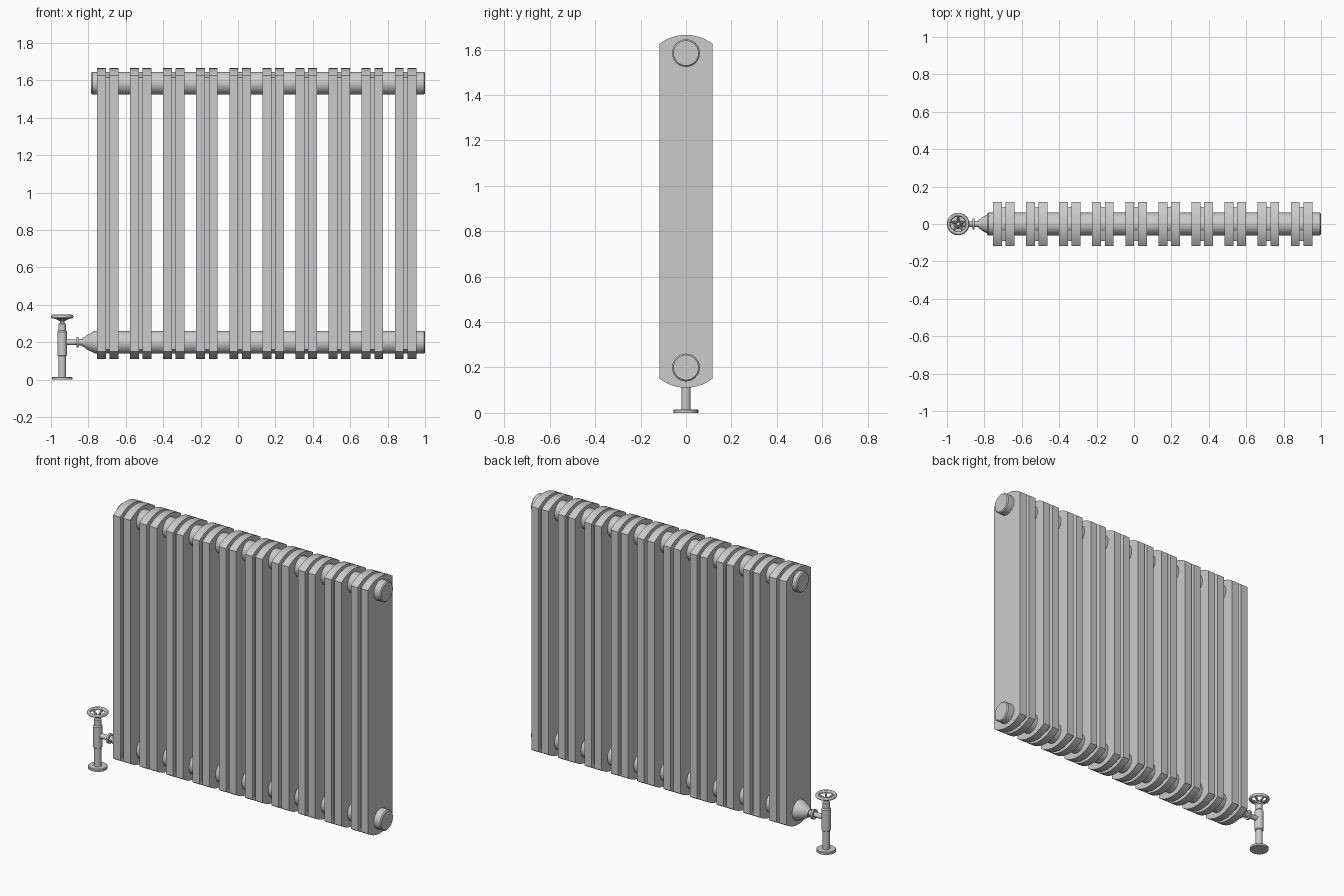
import bpy, math
from mathutils import Vector

if "Cube" in bpy.data.objects:
    bpy.data.objects.remove(bpy.data.objects["Cube"])


def finish(name, verts, faces):
    me = bpy.data.meshes.new(name)
    me.from_pydata(verts, [], faces)
    ob = bpy.data.objects.new(name, me)
    bpy.context.collection.objects.link(ob)
    bpy.ops.object.select_all(action='DESELECT')
    bpy.context.view_layer.objects.active = ob
    ob.select_set(True)
    bpy.ops.object.mode_set(mode='EDIT')
    bpy.ops.mesh.select_all(action='SELECT')
    bpy.ops.mesh.normals_make_consistent(inside=False)
    bpy.ops.object.mode_set(mode='OBJECT')
    bpy.ops.object.shade_smooth_by_angle(angle=math.radians(30))
    return ob


def lathe(name, origin, axis, profile, n=32):
    """Capped solid of revolution; profile is (distance along axis, radius)."""
    rot = Vector((0, 0, 1)).rotation_difference(Vector(axis))
    verts, faces = [], []
    for d, r in profile:
        for i in range(n):
            a = 2 * math.pi * i / n
            verts.append(Vector(origin) + rot @ Vector((r * math.cos(a), r * math.sin(a), d)))
    for k in range(len(profile) - 1):
        for i in range(n):
            j = (i + 1) % n
            faces.append((k * n + i, k * n + j, (k + 1) * n + j, (k + 1) * n + i))
    faces += [tuple(range(n)), tuple(range((len(profile) - 1) * n, len(profile) * n))]
    return finish(name, verts, faces)


def outline(half, shoulder, rise, n=12):
    """Slab outline in y-z with shallow arcs at top and bottom."""
    R = (half ** 2 + rise ** 2) / (2 * rise)
    a0 = math.asin(half / R)
    top = []
    for i in range(n + 1):
        a = a0 - 2 * a0 * i / n
        top.append((R * math.sin(a), shoulder + rise - R + R * math.cos(a)))
    return top + [(-y, -z) for y, z in top]


def section(name, x):
    """Radiator column with a groove running around its middle."""
    outer, inner = outline(0.117, 0.737, 0.04), outline(0.092, 0.727, 0.022)
    rings = [(-0.0575, outer), (-0.010, outer), (-0.010, inner),
             (0.010, inner), (0.010, outer), (0.0575, outer)]
    n = len(outer)
    verts = [(x + dx, y, 0.888 + z) for dx, ring in rings for y, z in ring]
    faces = [(k * n + i, k * n + (i + 1) % n, (k + 1) * n + (i + 1) % n, (k + 1) * n + i)
             for k in range(len(rings) - 1) for i in range(n)]
    faces += [tuple(range(n)), tuple(range(5 * n, 6 * n))]
    return finish(name, verts, faces)


# Ten column sections
for i in range(10):
    section(f"column_{i + 1}", -0.697 + 0.177 * i)

# Header pipes, the lower one tapering into the valve
X = (1, 0, 0)
lathe("upper_header", (0, 0, 1.585), X,
      [(-0.785, 0.055), (-0.779, 0.061), (0.994, 0.061), (1.0, 0.055)])
lathe("lower_header", (0, 0, 0.2), X,
      [(-0.822, 0.026), (-0.812, 0.036), (-0.77, 0.058), (-0.76, 0.061),
       (0.994, 0.061), (1.0, 0.055)])

# Valve connection with nut
V = -0.94
lathe("valve_connector", (0, 0, 0.2), X,
      [(V, 0.015), (-0.864, 0.015), (-0.864, 0.029), (-0.852, 0.029),
       (-0.852, 0.017), (-0.832, 0.017), (-0.832, 0.024), (-0.815, 0.028)])

# Floor flange, riser, valve body and hub
lathe("valve_body", (V, 0, 0), (0, 0, 1),
      [(0, 0.054), (0.012, 0.054), (0.015, 0.051), (0.015, 0.02), (0.125, 0.02),
       (0.13, 0.026), (0.255, 0.026), (0.262, 0.02), (0.297, 0.02), (0.302, 0.012),
       (0.318, 0.012), (0.322, 0.009)])

# Handwheel rim and spokes
bpy.ops.mesh.primitive_torus_add(location=(V, 0, 0.337), major_radius=0.05, minor_radius=0.01,
                                 major_segments=32, minor_segments=12)
bpy.context.object.name = "handwheel_rim"
bpy.ops.object.shade_smooth_by_angle()
for i in range(5):
    a = math.radians(90 + 72 * i)
    start = Vector((V, 0, 0.312))
    step = Vector((V + 0.05 * math.cos(a), 0.05 * math.sin(a), 0.337)) - start
    lathe(f"handwheel_spoke_{i + 1}", start, step.normalized(),
          [(0, 0.006), (step.length, 0.006)], 10)
